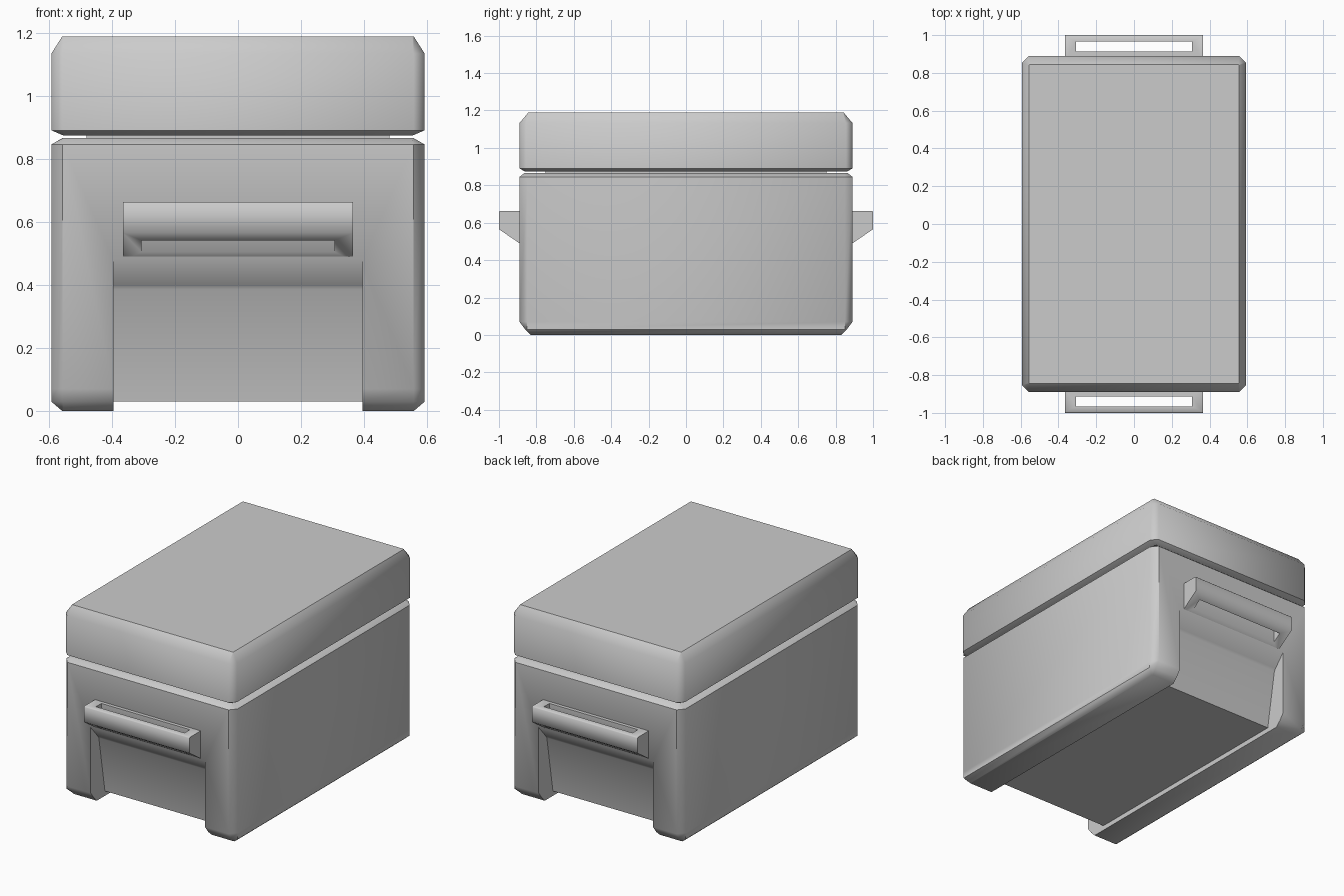
import bpy, bmesh, math

cube = bpy.data.objects.get("Cube")
if cube:
    bpy.data.objects.remove(cube, do_unlink=True)

GREY = (0.6, 0.6, 0.6, 1)
grey = bpy.data.materials.new("plain grey")
grey.use_nodes = True
grey.diffuse_color = GREY
grey.node_tree.nodes["Principled BSDF"].inputs["Base Color"].default_value = GREY

HALF_X, HALF_Y = 0.592, 0.89


def finish(name, bm):
    bmesh.ops.recalc_face_normals(bm, faces=bm.faces)
    mesh = bpy.data.meshes.new(name)
    bm.to_mesh(mesh)
    bm.free()
    obj = bpy.data.objects.new(name, mesh)
    obj.data.materials.append(grey)
    bpy.context.collection.objects.link(obj)
    return obj


def chamfered_box(name, levels, corner_x, corner_y):
    """Stack eight-sided rings; each level is (height, inset in x, inset in y)."""
    bm = bmesh.new()
    rings = []
    for z, ix, iy in levels:
        hx, hy = HALF_X - ix, HALF_Y - iy
        cx, cy = max(corner_x - ix, 0.004), max(corner_y - iy, 0.004)
        quarter = [(hx, hy - cy), (hx - cx, hy)]
        ring = quarter + [(-x, y) for x, y in reversed(quarter)]
        ring += [(-x, -y) for x, y in ring]
        rings.append([bm.verts.new((x, y, z)) for x, y in ring])
    for low, high in zip(rings, rings[1:]):
        for i in range(8):
            j = (i + 1) % 8
            bm.faces.new((low[i], low[j], high[j], high[i]))
    bm.faces.new(rings[0])
    bm.faces.new(rings[-1])
    return finish(name, bm)


def extrude_x(name, profile, half_width):
    """Extrude a (y, z) profile across x."""
    bm = bmesh.new()
    sides = [[bm.verts.new((s * half_width, y, z)) for y, z in profile] for s in (-1, 1)]
    for i in range(len(profile)):
        j = (i + 1) % len(profile)
        bm.faces.new((sides[0][i], sides[0][j], sides[1][j], sides[1][i]))
    for side in sides:
        bm.faces.new(side)
    return finish(name, bm)


def cut(obj, cutter):
    mod = obj.modifiers.new("cut", 'BOOLEAN')
    mod.operation = 'DIFFERENCE'
    mod.solver = 'EXACT'
    mod.object = cutter
    select(obj)
    bpy.ops.object.modifier_apply(modifier=mod.name)
    bpy.data.objects.remove(cutter, do_unlink=True)


def select(obj):
    bpy.ops.object.select_all(action='DESELECT')
    obj.select_set(True)
    bpy.context.view_layer.objects.active = obj


def smooth(obj, degrees):
    select(obj)
    bpy.ops.object.shade_smooth_by_angle(angle=math.radians(degrees))


# Body with a channel underneath and a sloped pocket in each end
body = chamfered_box("body", [(0, 0.035, 0.06), (0.03, 0, 0.03), (0.07, 0, 0),
                              (0.845, 0, 0), (0.865, 0.035, 0.025)], 0.035, 0.041)
end = [(1.1, -0.1), (1.1, 0.48), (0.89, 0.48), (0.82, 0.4), (0.81, 0.385), (0.75, 0.03)]
channel = extrude_x("channel_cutter", end + [(-y, z) for y, z in reversed(end)], 0.395)
cut(body, channel)
smooth(body, 46)

# Lid and the narrow neck below it
lid = chamfered_box("lid", [(0.873, 0.04, 0.03), (0.89, 0, 0),
                            (1.133, 0, 0), (1.188, 0.035, 0.046)], 0.035, 0.035)
smooth(lid, 46)
bpy.ops.mesh.primitive_cube_add(size=1, location=(0, 0, 0.869))
neck = bpy.context.object
neck.name = "lid_neck"
neck.scale = (0.96, 1.5, 0.03)
neck.data.materials.append(grey)

# Carrying handles, one at each end
for name, s in (("front_handle", -1), ("back_handle", 1)):
    outline = [(0.87, 0.476), (1, 0.565), (1, 0.658), (0.995, 0.663), (0.87, 0.663)]
    handle = extrude_x(name, [(s * y, z) for y, z in outline], 0.365)
    slot = [(0.912, 0.3), (0.965, 0.3), (0.965, 0.8), (0.912, 0.8)]
    cut(handle, extrude_x("slot_cutter", [(s * y, z) for y, z in slot], 0.306))
    smooth(handle, 60)
